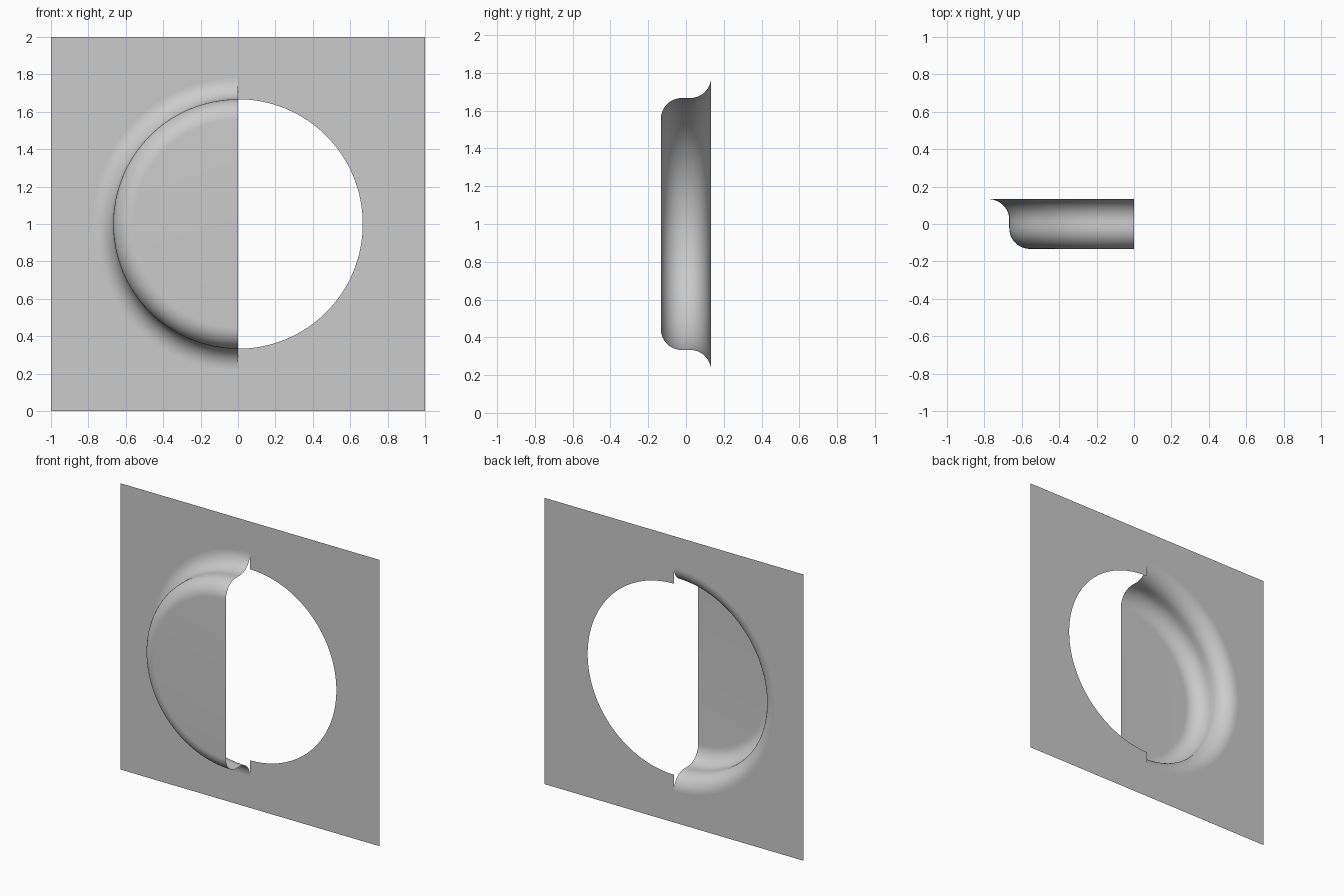
import bpy, bmesh
from math import pi, sin, cos

if "Cube" in bpy.data.objects:
    bpy.data.objects.remove(bpy.data.objects["Cube"], do_unlink=True)

RADIUS, FILLET, HALF, MID = 0.667, 0.111, 0.133, 1.0
SEGMENTS, STEPS = 128, 14

grey = bpy.data.materials.new("plain grey")
grey.use_nodes = True
colour = (0.6, 0.6, 0.6, 1)
grey.diffuse_color = colour
grey.node_tree.nodes["Principled BSDF"].inputs["Base Color"].default_value = colour


def finish(bm, name):
    """Turn all faces to the front and make a smooth object."""
    bmesh.ops.remove_doubles(bm, verts=bm.verts, dist=0.0002)
    bm.normal_update()
    bmesh.ops.reverse_faces(bm, faces=[f for f in bm.faces if f.normal.y > 0])
    mesh = bpy.data.meshes.new(name)
    bm.to_mesh(mesh)
    bm.free()
    mesh.materials.append(grey)
    obj = bpy.data.objects.new(name, mesh)
    bpy.context.collection.objects.link(obj)
    bpy.ops.object.select_all(action="DESELECT")
    obj.select_set(True)
    bpy.context.view_layer.objects.active = obj
    bpy.ops.object.shade_smooth_by_angle(angle=pi / 6)


# Square sheet: a stepped round hole, wider on the side with the dome
bm = bmesh.new()


def sheet_strip(start, count, inner, outer=None):
    """Quads between a circle and a larger circle, or the square border."""
    previous = None
    for i in range(start, start + count + 1):
        a = 2 * pi * i / SEGMENTS
        reach = outer or 1 / max(abs(cos(a)), abs(sin(a)))
        pair = [bm.verts.new((r * cos(a), HALF, MID + r * sin(a))) for r in (inner, reach)]
        if previous:
            bm.faces.new((previous[0], previous[1], pair[1], pair[0]))
        previous = pair


sheet_strip(0, SEGMENTS, RADIUS + FILLET)
sheet_strip(-SEGMENTS // 4, SEGMENTS // 2, RADIUS, RADIUS + FILLET)
finish(bm, "sheet")

# Half dome: concave fillet, short wall, convex fillet, flat cap, spun half a turn
bm = bmesh.new()
quarter = [pi / 2 * i / STEPS for i in range(STEPS + 1)]
profile = [(RADIUS + FILLET - FILLET * sin(a), HALF - FILLET + FILLET * cos(a)) for a in quarter]
profile += [(RADIUS - FILLET + FILLET * cos(a), FILLET - HALF - FILLET * sin(a)) for a in quarter]
profile.append((0, -HALF))
verts = [bm.verts.new((0, y, MID + r)) for r, y in profile]
edges = [bm.edges.new(pair) for pair in zip(verts, verts[1:])]
bmesh.ops.spin(bm, geom=verts + edges, cent=(0, 0, MID), axis=(0, -1, 0),
               angle=pi, steps=SEGMENTS // 2)
# Keep the dome on the model's right
if sum(v.co.x for v in bm.verts) > 0:
    bmesh.ops.scale(bm, vec=(-1, 1, 1), verts=bm.verts)
finish(bm, "half_dome")
